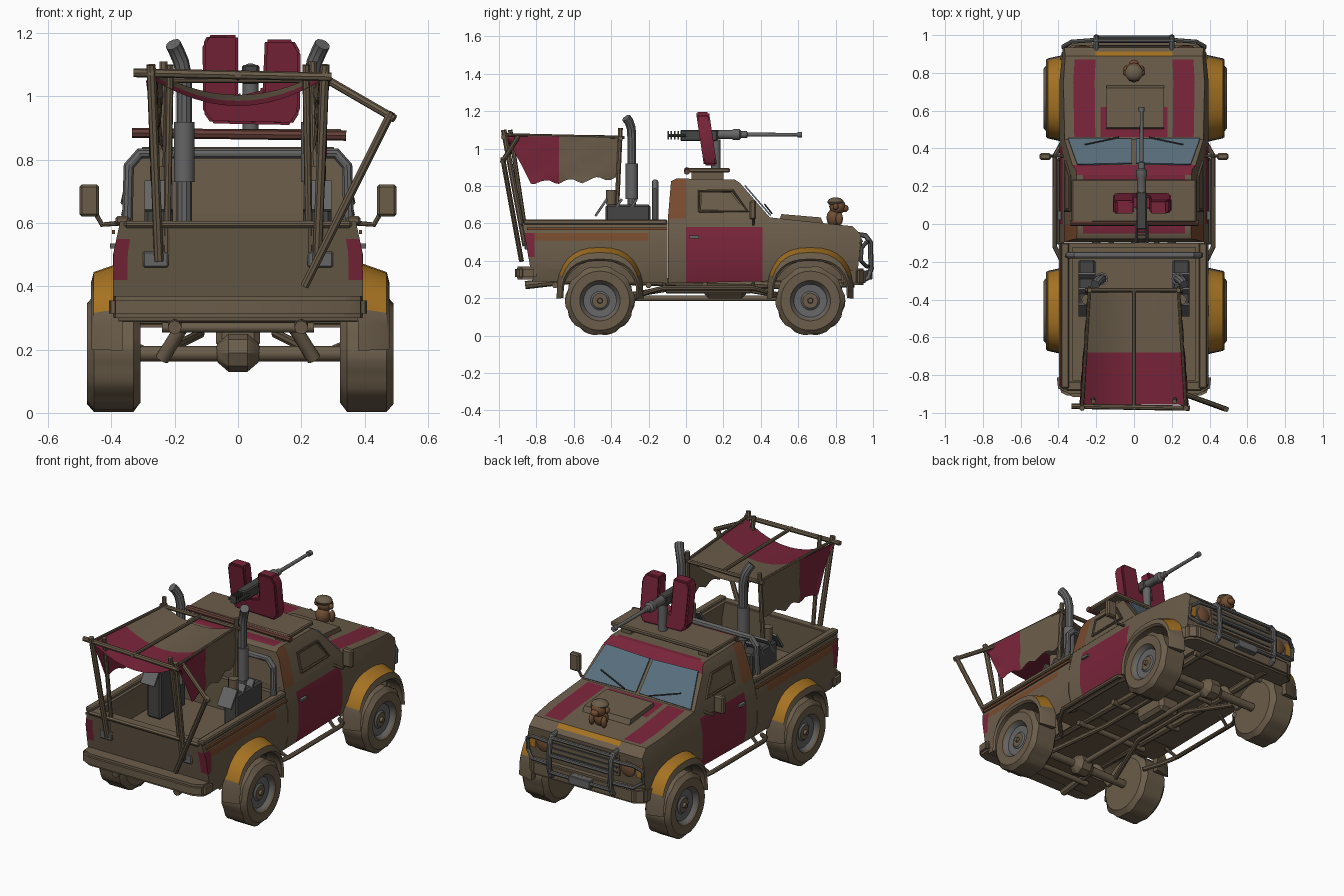
import bpy, bmesh, math, random
from mathutils import Vector, Matrix

if "Cube" in bpy.data.objects:
    bpy.data.objects.remove(bpy.data.objects["Cube"])
random.seed(4)
COL = dict(dirt=(.145, .108, .068), red=(.19, .018, .042), orange=(.38, .17, .016), rust=(.19, .07, .028),
           steel=(.13, .13, .13), dark_steel=(.06, .06, .058), glass=(.10, .16, .21), clay=(.16, .075, .035),
           red_brown=(.13, .05, .038))
MAT = {}
for k, c in COL.items():
    MAT[k] = bpy.data.materials.new(k)
    MAT[k].diffuse_color = (*c, 1)
NAMES = list(COL)
ID = {k: i for i, k in enumerate(NAMES)}

def finish(name, bm, mat=None):
    bmesh.ops.recalc_face_normals(bm, faces=bm.faces)
    me = bpy.data.meshes.new(name)
    for k in NAMES:
        me.materials.append(MAT[k])
    if mat:
        for f in bm.faces:
            f.material_index = ID[mat]
    bm.to_mesh(me)
    bm.free()
    ob = bpy.data.objects.new(name, me)
    bpy.context.collection.objects.link(ob)
    return ob

def box(name, lo, hi, mat, bevel=0, rot=None):
    bm = bmesh.new()
    bmesh.ops.create_cube(bm, size=1)
    lo, hi = Vector(lo), Vector(hi)
    bmesh.ops.scale(bm, vec=hi - lo, verts=bm.verts)
    if bevel:
        bmesh.ops.bevel(bm, geom=bm.edges[:], offset=bevel, segments=1, affect='EDGES')
    if rot:
        bmesh.ops.rotate(bm, matrix=Matrix.Rotation(rot[0], 3, rot[1]), verts=bm.verts)
    bmesh.ops.translate(bm, vec=(lo + hi) / 2, verts=bm.verts)
    return finish(name, bm, mat)

def slab(name, pts, vec, mat, bevel=0):
    """Polygon pushed along a vector"""
    bm = bmesh.new()
    f = bm.faces.new([bm.verts.new(p) for p in pts])
    r = bmesh.ops.extrude_face_region(bm, geom=[f])
    bmesh.ops.translate(bm, vec=vec, verts=[v for v in r['geom'] if isinstance(v, bmesh.types.BMVert)])
    if bevel:
        bmesh.ops.bevel(bm, geom=bm.edges[:], offset=bevel, segments=2, affect='EDGES')
    return finish(name, bm, mat)

def side_prism(name, yz, hw, mat='dirt', bevel=0):
    return slab(name, [(-hw, y, z) for y, z in yz], (2 * hw, 0, 0), mat, bevel)

def tube(name, pts, r, mat, n=2):
    cu = bpy.data.curves.new(name, 'CURVE')
    cu.dimensions, cu.bevel_depth, cu.bevel_resolution, cu.use_fill_caps = '3D', r, n, True
    sp = cu.splines.new('POLY')
    sp.points.add(len(pts) - 1)
    for p, q in zip(sp.points, pts):
        p.co = (*q, 1)
    ob = bpy.data.objects.new(name + '_path', cu)
    bpy.context.collection.objects.link(ob)
    bpy.context.view_layer.update()
    me = bpy.data.meshes.new_from_object(ob.evaluated_get(bpy.context.evaluated_depsgraph_get()))
    bpy.data.objects.remove(ob)
    bm = bmesh.new()
    bm.from_mesh(me)
    return finish(name, bm, mat)

def lathe(name, prof, loc, axis, n=16, lug=0):
    """prof rows: height, radius, colour of the band that starts there"""
    bm = bmesh.new()
    q = Vector(axis).to_track_quat('Z', 'Y')
    rings = []
    for h, r, m in prof:
        rr = [r - (lug if r > .16 and j // 2 % 2 else 0) for j in range(n)]
        rings.append([bm.verts.new(Vector(loc) + q @ Vector((rr[j] * math.cos(j * math.tau / n), rr[j] * math.sin(j * math.tau / n), h))) for j in range(n)])
    for a, b, p in zip(rings, rings[1:], prof):
        for j in range(n):
            bm.faces.new((a[j], a[(j + 1) % n], b[(j + 1) % n], b[j])).material_index = ID[p[2]]
    bmesh.ops.remove_doubles(bm, verts=bm.verts, dist=1e-5)
    return finish(name, bm)

def rod(name, a, b, r, mat, n=12):
    a, b = Vector(a), Vector(b)
    L = (b - a).length
    return lathe(name, [(0, 0, mat), (0, r, mat), (L, r, mat), (L, 0, mat)], a, b - a, n)

def carve(ob, cutters):
    for c in cutters:
        c.hide_render = True
        m = ob.modifiers.new('cut', 'BOOLEAN')
        m.operation, m.object, m.solver = 'DIFFERENCE', c, 'EXACT'
    bpy.context.view_layer.update()
    me = bpy.data.meshes.new_from_object(ob.evaluated_get(bpy.context.evaluated_depsgraph_get()))
    ob.modifiers.clear()
    ob.data = me
    for c in cutters:
        bpy.data.objects.remove(c)

def paint(ob, cuts, rule, shape):
    bm = bmesh.new()
    bm.from_mesh(ob.data)
    for ax, vals in enumerate(cuts):
        for v in vals:
            co, no = Vector(), Vector()
            co[ax], no[ax] = v, 1
            bmesh.ops.bisect_plane(bm, geom=bm.verts[:] + bm.edges[:] + bm.faces[:], plane_co=co, plane_no=no)
    bm.normal_update()
    for f in bm.faces:
        f.material_index = ID[rule(f.calc_center_median(), f.normal) or 'dirt']
    for v in bm.verts:
        v.co.x *= shape(v.co)
    bm.to_mesh(ob.data)
    bm.free()

# body: nose with lower cab, and the open bed
def width(c):
    z = c.z
    w = .95 + .05 * (z - .28) / .08 if z < .36 else 1 if z < .5 else 1 - .07 * (z - .5) / .13
    return w * (1 - .25 * max(0, c.y - .75))
arch = lambda y: [rod('arch_cutter', (s * .24, y, .2), (s * .6, y, .2), .207, 'dirt', 24) for s in (-1, 1)]
nose = side_prism('cab_and_hood', [(-.097, .28), (.86, .30), (.92, .36), (.935, .54), (.89, .585), (.45, .632), (-.097, .632)], .395)
carve(nose, arch(.665))
def nose_rule(c, n):
    ax = abs(c.x)
    if abs(n.x) > .6 and ax > .38:
        return 'red' if 0 < c.y < .41 and c.z < .58 else None
    if n.z > .6 and c.y > .41:
        if c.y > .89:
            return 'orange' if ax < .22 and c.y < .912 else None
        return 'red' if .46 < c.y < .87 and (.22 < ax < .34 or (ax < .19 and c.y < .62)) else None
paint(nose, [(-.34, -.22, -.19, .19, .22, .34), (0, .41, .46, .62, .75, .87, .912), (.36, .5, .58)], nose_rule, width)
bed = side_prism('cargo_bed', [(-.82, .29), (-.875, .605), (-.1, .605), (-.1, .28)], .395)
carve(bed, arch(-.46) + [box('bed_cutter', (-.345, -.825, .42), (.345, -.125, .9), 'dirt')])
def bed_rule(c, n):
    ax = abs(c.x)
    if .42 < c.z < .55 and (c.y < -.81 and ax > .35 and (n.y < -.6 or abs(n.x) > .6)):
        return 'red'
    if ax > .38 and abs(n.x) > .6 and .51 < c.z < .55 and -.81 < c.y < -.2:
        return 'rust'
paint(bed, [(-.35, .35), (-.81, -.2), (.36, .42, .51, .55)], bed_rule, width)
cab = side_prism('cab_roof', [(-.097, .625), (.45, .63), (.29, .815), (.26, .835), (-.05, .84), (-.08, .825)], .37)
def cab_rule(c, n):
    if abs(n.x) > .6:
        return 'rust' if c.y < 0 else None
    if n.z > .9:
        return 'red' if abs(c.x) < .33 and (c.y < .02 or c.y > .235) else None
    return 'red' if n.y > .4 and c.z > .79 else None
paint(cab, [(-.33, .33), (0, .02, .235), (.79,)], cab_rule, lambda c: 1 - .15 * (c.z - .625) / .21 - (.03 if c.z > .81 else 0))

for s in (-1, 1):
    # windshield panes, wipers and side windows
    P = lambda t, x: Vector((s * x, .455 - .16 * t, .634 + .185 * t))
    slab('windshield_pane', [P(.05, .01), P(.03, .35), P(.9, .3), P(.86, .01)], (0, .006, .005), 'glass')
    tube('wiper', [P(.05, .08) + Vector((0, .012, .01)), P(.3, .26) + Vector((0, .014, .012))], .004, 'dark_steel')
    slab('side_window', [(s * .358, .08, .675), (s * .358, .31, .675), (s * .337, .24, .765), (s * .337, .08, .765)], (s * .006, 0, 0), 'dirt')
    tube('window_frame', [(s * .364, .07, .665), (s * .364, .33, .665), (s * .34, .25, .775), (s * .34, .07, .775), (s * .364, .07, .665)], .007, 'dirt')
    box('door_handle', (s * .395 - .01, .02, .52), (s * .395 + .01, .07, .535), 'steel')
    # mirrors
    tube('mirror_arm', [(s * .37, .36, .6), (s * .43, .36, .595), (s * .455, .36, .64)], .008, 'dirt')
    box('mirror', (s * .47 - .031, .34, .62), (s * .47 + .031, .375, .722), 'dirt', .008)
    # bed rail, plate, side step, frame rail
    box('bed_rail', (s * .365 - .022, -.87, .595), (s * .365 + .022, -.1, .622), 'dirt', .006)
    box('bed_side_molding', (s * .39 - .008, -.85, .565), (s * .39 + .002, -.1, .578), 'rust')
    box('tail_plate', (s * .26 - .04, -.863, .46), (s * .26 + .04, -.845, .51), 'steel', .004)
    tube('side_step', [(s * .3, -.28, .2), (s * .38, -.2, .235), (s * .42, -.12, .255), (s * .42, .36, .255), (s * .38, .43, .235), (s * .3, .52, .2)], .013, 'dirt')
    tube('step_rail', [(s * .33, -.12, .28), (s * .4, -.1, .235), (s * .4, .34, .235), (s * .33, .36, .28)], .01, 'dirt')
    tube('frame_rail', [(s * .2, -.86, .27), (s * .2, -.6, .3), (s * .2, .5, .27), (s * .2, .9, .28)], .022, 'dirt')
    tube('suspension_link', [(s * .24, -.46, .19), (s * .12, -.1, .25), (s * .12, .3, .25), (s * .24, .665, .19)], .015, 'dirt')
    dx = .014 if s > 0 else 0
    for y in (-.46, .665):
        rod('shock', (s * .24, y - .03, .17), (s * .16, y - .08, .3), .022, 'dirt')
        # wheels
        tyre = [(-.085, 0), (-.085, .1), (-.085, .155), (-.062, .187), (.062, .187), (.085, .158), (.083, .108)]
        rim = [(.074, .1), (.055, .088), (.052, .05)]
        hub = [(.06, .04), (.06, .015), (.075, .012), (.075, 0)]
        lathe('wheel', [(h, r, m) for pr, m in ((tyre, 'dirt'), (rim, 'steel'), (hub, 'dirt')) for h, r in pr], (s * .393 + dx, y, .187), (s, 0, 0), 40, .007)
        # flares: orange upper skin, dirt lip
        bm = bmesh.new()
        rows = []
        for i in range(17):
            a = math.radians(-2 + 184 * i / 16)
            ca, sa = (math.copysign(abs(t) ** .8, t) for t in (math.cos(a), math.sin(a)))
            rows.append([bm.verts.new((s * x + dx, y + ca * ry, .215 + sa * rz)) for x, ry, rz in
                         ((.365, .232, .262), (.456, .212, .23), (.465, .205, .195), (.455, .195, .185), (.365, .195, .185))])
        for i, (p, q) in enumerate(zip(rows, rows[1:])):
            for k in range(5):
                f = bm.faces.new((p[k], p[(k + 1) % 5], q[(k + 1) % 5], q[k]))
                f.material_index = ID['orange' if k == 0 and 1 < i < 14 else 'dirt']
        bm.faces.new(rows[0])
        bm.faces.new(rows[-1])
        finish('fender_flare', bm)
    # bull bar hoops and headlights
    tube('bull_bar_hoop', [(s * .2, .93, .29), (s * .2, .975, .31), (s * .2, .99, .36), (s * .2, .985, .5), (s * .2, .96, .535), (s * .2, .92, .54)], .015, 'steel', 3)
    tube('headlight_guard', [(s * .2, .975, .5), (s * .33, .965, .5), (s * .375, .94, .47), (s * .375, .935, .4), (s * .33, .965, .37), (s * .2, .975, .37)], .011, 'steel')
    lathe('headlight', [(0, .045, 'steel'), (.02, .045, 'clay'), (.028, .03, 'clay'), (.03, 0, 'clay')], (s * .275, .915, .455), (0, 1, 0), 14)
    box('turn_signal', (s * .35 - .02, .9, .42), (s * .35 + .02, .932, .49), 'orange')
    # exhaust stacks and engine boxes
    x = -.17 if s < 0 else .232
    rod('stack_muffler', (x, -.29, .73), (x, -.29, .92), .033, 'steel', 16)
    tube('exhaust_stack', [(x, -.29, .6), (x, -.29, 1.06), (x + s * .01, -.293, 1.11), (x + s * .025, -.305, 1.145), (x + s * .035, -.32, 1.165)], .025, 'steel', 3)
    box('engine_block', (s * .25 - .045, -.43, .42), (s * .25 + .045, -.19, .7), 'dark_steel', .01)
    for k in range(3):
        box('engine_fin', (s * .25 - .045, -.46 + k * .08, .63), (s * .25 + .045, -.447 + k * .08, .74), 'steel', 0, (-.6, 'X'))
    rod('engine_intake', (s * .25, -.4, .7), (s * .25, -.4, .78), .028, 'dirt')
    # canopy posts
    rod('rear_post', (s * .275, -.975, 1.1), (s * .25, -.86, .48), .015, 'dirt', 8)
    rod('rear_brace', (s * .215, -.94, 1.1), (s * .225, -.85, .5), .012, 'dirt', 8)
    rod('front_post', (s * .235, -.35, 1.11), (s * .25, -.38, .45), .013, 'dirt', 8)
    rod('canopy_side_pole', (s * .275, -.985, 1.075), (s * .235, -.33, 1.06), .008, 'dirt', 8)

# canopy frame
rod('canopy_rear_bar', (-.33, -.965, 1.075), (.295, -.975, 1.062), .014, 'dirt', 8)
rod('canopy_front_bar', (-.26, -.35, 1.055), (.26, -.35, 1.055), .012, 'dirt', 8)
rod('canopy_ridge', (0, -.985, 1.07), (0, -.34, 1.06), .01, 'dirt', 8)
rod('broken_pole', (.27, -.9, 1.06), (.495, -.982, .93), .013, 'dirt', 8)
rod('leaning_pole', (.485, -.98, .95), (.21, -.88, .4), .014, 'dirt', 8)
# cloth: sagging top, torn hanging sides
bm = bmesh.new()
rows = []
for j in range(25):
    t = j / 24
    y, hw = -.955 + .6 * t, .285 - .045 * t
    drop = .255 * min(1, (t / .2) ** .8) - .05 * max(0, t - .5) - .025 * abs(math.sin(t * 14)) + .008 * random.random()
    drop = max(.02, drop)
    row = [(-hw - .006 * math.sin(k * 9 + t * 14), y, 1.065 - drop * k / 4) for k in range(4, 0, -1)]
    row += [(hw * u / 6, y - .02 * (abs(u) == 6) * (j == 0), 1.065 - (.095 - .035 * t) * (1 - (u / 6) ** 2)) for u in range(-6, 7)]
    row += [(hw + .006 * math.sin(k * 9 + t * 14), y, 1.065 - drop * k / 4) for k in range(1, 5)]
    rows.append([bm.verts.new(p) for p in row])
for p, q in zip(rows, rows[1:]):
    for k in range(len(p) - 1):
        f = bm.faces.new((p[k], p[k + 1], q[k + 1], q[k]))
        f.material_index = ID['red' if f.calc_center_median().y < -.67 else 'dirt']
finish('canopy_cloth', bm)

# roll bar, roof platform and gun
tube('roll_bar', [(-.35, -.165, .6), (-.345, -.165, .78), (-.31, -.165, .82), (.31, -.165, .82), (.345, -.165, .78), (.35, -.165, .6)], .018, 'steel', 3)
box('roof_platform', (-.33, .01, .872), (.33, .235, .897), 'dirt', .006)
rod('platform_rear_bar', (-.335, .005, .885), (.342, .005, .876), .016, 'red_brown', 8)
for x in (-.25, .25):
    box('platform_foot', (x - .03, .03, .83), (x + .03, .2, .875), 'dirt')
rod('gun_pedestal', (.04, .16, .89), (.04, .16, 1.05), .025, 'steel')
xz = [(-.11, .95), (-.085, .915), (.17, .91), (.195, .95), (.198, 1.14), (.175, 1.18), (.085, 1.18), (.078, 1.02),
      (.0, 1.0), (.0, 1.195), (-.095, 1.195), (-.112, 1.165)]
slab('gun_shield', [(x, .075 - (z - 1.05) * .15, z) for x, z in xz], (0, .07, 0), 'red', .008)
box('gun_receiver', (.012, -.03, 1.04), (.068, .17, 1.1), 'dark_steel', .006)
lathe('gun_barrel', [(0, 0, 'steel'), (0, .024, 'steel'), (.09, .024, 'steel'), (.1, .03, 'steel'), (.13, .03, 'steel'), (.14, .018, 'steel'),
      (.17, .018, 'steel'), (.175, .011, 'steel'), (.44, .009, 'steel'), (.44, .015, 'steel'), (.465, .015, 'steel'), (.465, 0, 'steel')], (.04, .155, 1.075), (0, 1, 0))
for x in (.012, .068):
    rod('gun_grip_bar', (x, -.1, 1.07), (x, .0, 1.07), .008, 'dark_steel', 8)
for k in range(5):
    box('gun_recoil_coil', (.022, -.1 + k * .018, 1.05), (.058, -.092 + k * .018, 1.095), 'dark_steel')

# hood scoop and ornament
slab('hood_scoop', [(-.145, .5, .62), (-.145, .735, .6), (-.145, .72, .632), (-.145, .51, .65)], (.305, 0, 0), 'dirt')
def blob(name, loc, r, mat):
    bm = bmesh.new()
    bmesh.ops.create_icosphere(bm, subdivisions=2, radius=1, matrix=Matrix.Translation(loc) @ Matrix.Diagonal((*r, 1)))
    finish(name, bm, mat)
for part, x, y, z, r, m in (('body', 0, .79, .63, (.042, .04, .05), 'clay'), ('head', 0, .81, .69, (.045, .045, .045), 'clay'),
                            ('muzzle', 0, .85, .68, (.025, .02, .02), 'rust'), ('cap', 0, .8, .715, (.05, .045, .025), 'dirt')):
    blob('ornament_' + part, (x, y, z), r, m)
for s in (-1, 1):
    blob('ornament_ear', (s * .048, .8, .69), (.012, .015, .018), 'clay')
    blob('ornament_arm', (s * .04, .82, .625), (.016, .02, .035), 'clay')

# front end
box('grille', (-.22, .915, .4), (.22, .94, .52), 'dirt')
for z in (.42, .45, .48, .505):
    box('grille_slat', (-.21, .93, z - .005), (.21, .945, z + .005), 'dark_steel')
slab('front_bumper', [(-.4, .83, .27), (-.38, .92, .27), (-.33, .96, .27), (.33, .96, .27), (.38, .92, .27), (.4, .83, .27)], (0, 0, .09), 'dirt', .012)
for z, y in ((.33, .985), (.43, .988), (.525, .97)):
    tube('bull_bar_rail', [(-.2, y, z), (.2, y, z)], .011, 'steel')
box('front_plate', (-.07, .96, .3), (.07, .997, .35), 'steel', .004)
# rear end
slab('rear_bumper', [(-.41, -.8, .3), (-.4, -.885, .3), (-.34, -.915, .3), (.34, -.915, .3), (.4, -.885, .3), (.41, -.8, .3)], (0, 0, .07), 'dirt', .014)
box('tailgate_lip', (-.36, -.885, .585), (.36, -.83, .607), 'dirt', .008)
# axles and drivetrain
for y in (-.46, .665):
    rod('axle', (-.33, y, .187), (.33, y, .187), .024, 'dirt')
    lathe('differential', [(h, r, 'dirt') for h, r in ((-.075, 0), (-.065, .03), (-.03, .06), (.03, .06), (.065, .03), (.075, 0))], (0, y, .19), (1, 0, 0), 8)
rod('drive_shaft', (0, -.46, .2), (0, .665, .2), .016, 'dirt')
box('gearbox', (-.07, .1, .2), (.07, .32, .3), 'dirt', .02)
for y in (-.7, -.2, .1, .45, .82):
    rod('frame_cross_tube', (-.24, y, .27), (.24, y, .27), .016, 'dirt')

for o in bpy.context.scene.objects:
    o.select_set(True)
    bpy.context.view_layer.objects.active = o
bpy.ops.object.shade_smooth_by_angle(angle=math.radians(32))

for m in bpy.data.materials:
    if m.users and not m.is_grease_pencil:
        m.use_nodes = True
        m.node_tree.nodes["Principled BSDF"].inputs["Base Color"].default_value = m.diffuse_color
